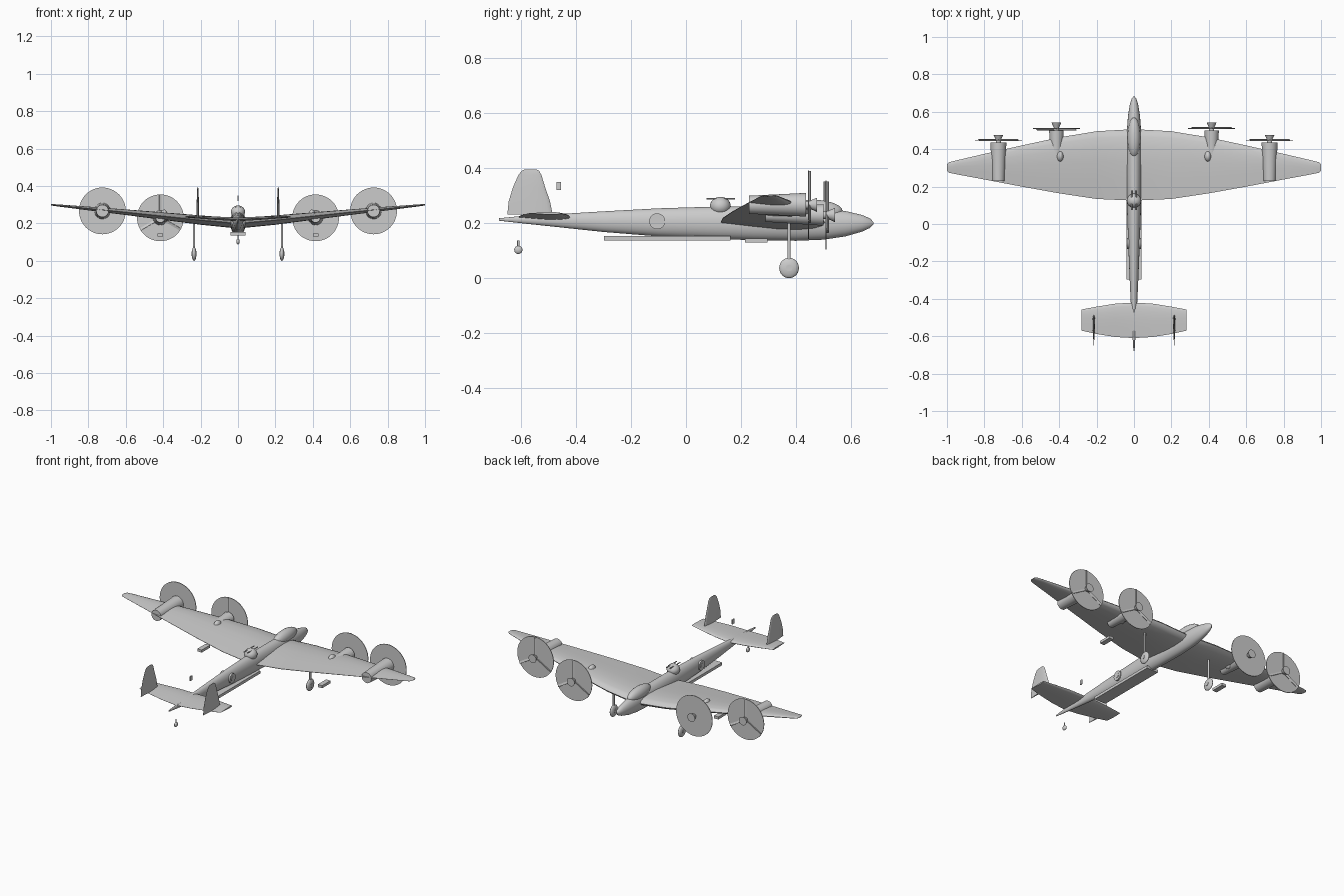
import bpy, bmesh, math
from mathutils import Vector, Matrix

if "Cube" in bpy.data.objects:
    bpy.data.objects.remove(bpy.data.objects["Cube"])

def finish(name, bm, angle=40):
    bmesh.ops.recalc_face_normals(bm, faces=bm.faces)
    me = bpy.data.meshes.new(name)
    bm.to_mesh(me)
    bm.free()
    ob = bpy.data.objects.new(name, me)
    bpy.context.collection.objects.link(ob)
    bpy.ops.object.select_all(action='DESELECT')
    ob.select_set(True)
    bpy.context.view_layer.objects.active = ob
    bpy.ops.object.shade_smooth_by_angle(angle=math.radians(angle))
    return ob

def loft(name, rings):
    bm = bmesh.new()
    rows = [[bm.verts.new(p) for p in r] for r in rings]
    n = len(rows[0])
    for a, b in zip(rows, rows[1:]):
        for i in range(n):
            bm.faces.new((a[i], a[(i + 1) % n], b[(i + 1) % n], b[i]))
    bm.faces.new(rows[0])
    bm.faces.new(rows[-1])
    return finish(name, bm)

def box(name, c, s):
    bm = bmesh.new()
    bmesh.ops.create_cube(bm, size=1, matrix=Matrix.Translation(c) @ Matrix.Diagonal((*s, 1)))
    return finish(name, bm)

def ball(name, c, s):
    bm = bmesh.new()
    bmesh.ops.create_uvsphere(bm, u_segments=24, v_segments=12, radius=1,
                              matrix=Matrix.Translation(c) @ Matrix.Diagonal((*s, 1)))
    return finish(name, bm)

def rod(name, a, b, r1, r2=None, seg=28):
    a, b = Vector(a), Vector(b)
    d = b - a
    bm = bmesh.new()
    m = Matrix.Translation((a + b) / 2) @ d.to_track_quat('Z', 'Y').to_matrix().to_4x4()
    bmesh.ops.create_cone(bm, cap_ends=True, segments=seg, radius1=r1,
                          radius2=r1 if r2 is None else r2, depth=d.length, matrix=m)
    return finish(name, bm)

def airfoil(lead, trail, thick):
    # loop of (y, height) points around a streamlined section
    fr = [0, .03, .1, .25, .45, .7, 1]
    hs = [0, .5, .8, 1, .92, .55, .05]
    top = [(lead + (trail - lead) * f, h * thick / 2) for f, h in zip(fr, hs)]
    return top + [(y, -h) for y, h in reversed(top[1:])]

def flying_surface(name, stations):
    rings = []
    both = [(-s[0], *s[1:]) for s in reversed(stations[1:])] + stations
    for x, le, te, z, t in both:
        rings.append([(x, y, z + h) for y, h in airfoil(le, te, t)])
    return loft(name, rings)

# fuselage: y, half width, bottom, top
sections = [(-.68, .003, .209, .218), (-.6, .008, .2, .226), (-.45, .016, .184, .234),
            (-.3, .023, .168, .243), (-.1, .031, .152, .254), (.1, .038, .143, .26),
            (.25, .04, .138, .261), (.4, .041, .136, .26), (.5, .038, .14, .254),
            (.58, .032, .152, .244), (.64, .022, .169, .23), (.67, .012, .183, .217), (.682, .003, .196, .204)]
loft("fuselage", [[(w * math.cos(a), y, (lo + hi) / 2 + (hi - lo) / 2 * math.sin(a))
                   for a in (math.tau * i / 32 for i in range(32))] for y, w, lo, hi in sections])

# wing and tailplane: x, leading edge, trailing edge, z, thickness
flying_surface("wing", [(0, .507, .125, .2, .054), (.2, .496, .134, .218, .05), (.4, .463, .164, .239, .04),
                        (.6, .42, .2, .26, .03), (.8, .375, .238, .28, .02), (.95, .34, .266, .295, .012),
                        (.99, .33, .274, .299, .009), (1, .318, .286, .3, .005)])
flying_surface("tailplane", [(0, -.42, -.61, .222, .02), (.1, -.426, -.604, .227, .018),
                             (.2, -.442, -.588, .232, .014), (.28, -.457, -.57, .236, .009)])

# canopy, dorsal turret, aerial box, belly bay
ball("canopy", (0, .462, .243), (.035, .108, .042))
ball("dorsal_turret", (0, .125, .262), (.038, .038, .034))
for s in (-1, 1):
    rod("turret_gun", (s * .012, .075, .289), (s * .012, .178, .289), .003, seg=8)
box("aerial_box", (0, -.463, .335), (.006, .018, .028))
box("belly_bay", (0, -.068, .145), (.08, .46, .017))

# tail wheel
ball("tail_wheel", (0, -.61, .103), (.009, .015, .015))
rod("tail_strut", (0, -.61, .11), (0, -.61, .137), .004, seg=12)

def engine(x, z, rear, front, r_rear, r_front, hub, blade_side):
    rod("nacelle", (x, rear, z), (x, front, z), r_rear, r_front)
    rod("prop_shaft", (x, front, z), (x, hub, z), .014)
    rod("prop_disc", (x, hub - .002, z), (x, hub + .002, z), .125, seg=48)
    rod("spinner", (x, hub, z), (x, hub + .032, z), .012, .026)
    # three blades, on one face of the disc
    bm = bmesh.new()
    for i in range(3):
        m = (Matrix.Translation((x, hub + blade_side * .006, z)) @ Matrix.Rotation(math.tau * i / 3, 4, 'Y')
             @ Matrix.Translation((0, 0, .062)) @ Matrix.Rotation(.4, 4, 'Z') @ Matrix.Diagonal((.013, .003, .12, 1)))
        bmesh.ops.create_cube(bm, size=1, matrix=m)
    finish("prop_blades", bm)

fin_profile = [(-.485, .236), (-.493, .27), (-.512, .33), (-.528, .38), (-.542, .394), (-.585, .395),
               (-.608, .378), (-.63, .33), (-.645, .28), (-.65, .236)]
for s in (-1, 1):
    # engines
    engine(s * .725, .267, .23, .437, .033, .043, .445, 1)
    engine(s * .415, .23, .29, .5, .025, .039, .51, s)
    ball("nacelle_blister", (s * .395, .362, .24), (.02, .032, .034))
    box("under_wing_radiator", (s * .415, .255, .137), (.03, .082, .016))

    # fins: lens-shaped section stacked up the height
    fin = []
    for z, f, r, t in ((.232, -.485, -.65, .014), (.28, -.495, -.645, .013), (.33, -.512, -.63, .011),
                       (.375, -.526, -.61, .008), (.39, -.534, -.598, .005), (.396, -.545, -.585, .002)):
        fin.append([(s * .215 + h, y, z) for y, h in airfoil(f, r, t)])
    loft("tail_fin", fin)

    # main gear
    rod("gear_strut", (s * .235, .375, .04), (s * .235, .375, .205), .006, seg=12)
    ball("main_wheel", (s * .235, .375, .037), (.013, .036, .037))
    rod("wheel_hub", (s * .221, .375, .037), (s * .249, .375, .037), .012, seg=16)

    # fuselage side marker disc with ring
    rod("side_disc", (s * .026, -.105, .207), (s * .037, -.105, .207), .029, seg=32)
    rod("side_disc_centre", (s * .026, -.105, .207), (s * .04, -.105, .207), .015, seg=24)
